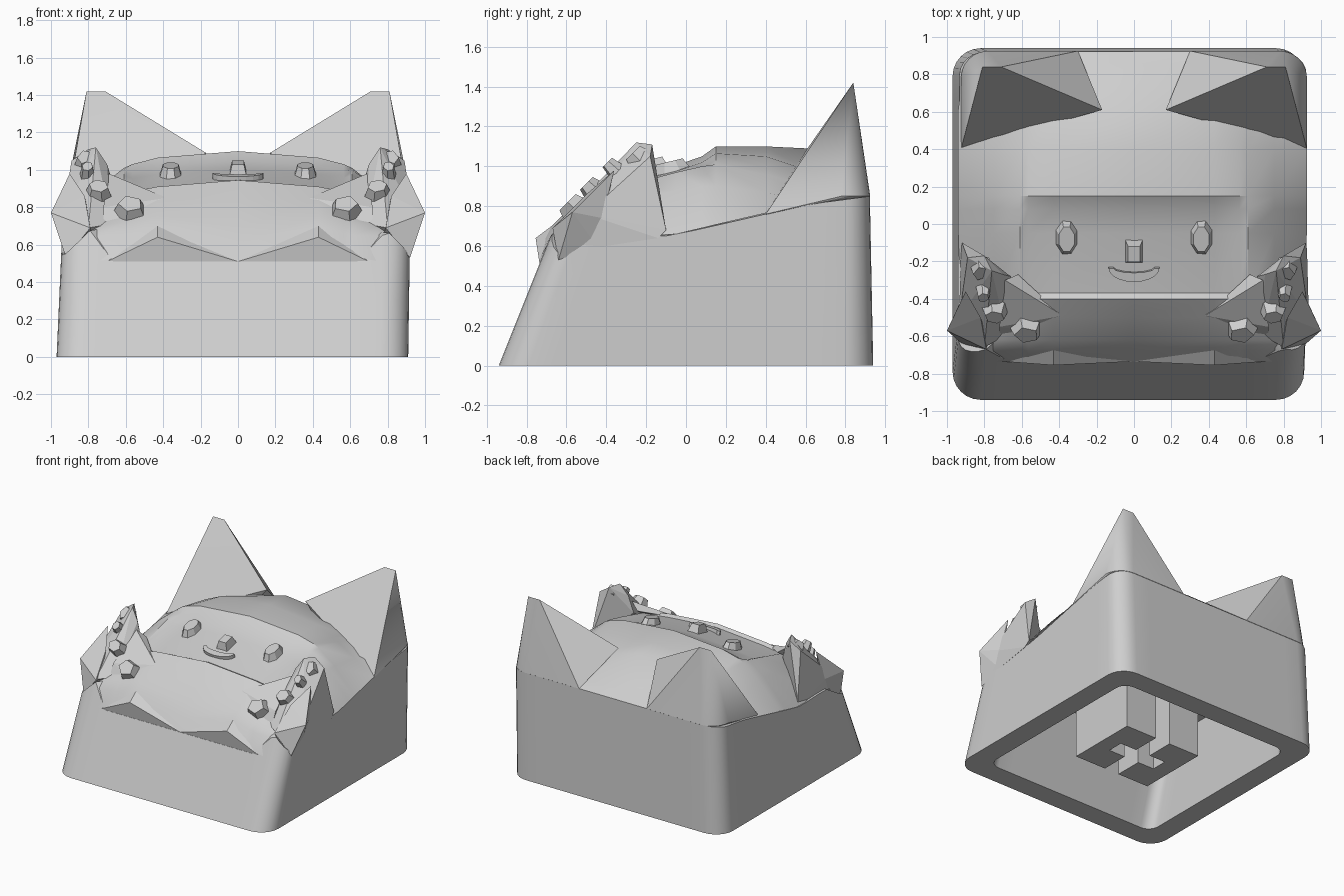
import bpy, bmesh, math
from mathutils import Matrix, Vector

cube = bpy.data.objects.get("Cube")
if cube:
    bpy.data.objects.remove(cube, do_unlink=True)

grey = bpy.data.materials.new("plain_grey")
grey.use_nodes = True
grey.diffuse_color = (0.62, 0.62, 0.62, 1)
grey.node_tree.nodes["Principled BSDF"].inputs["Base Color"].default_value = grey.diffuse_color


def finish(name, bm, smooth=None, recalc=True):
    if recalc:
        bmesh.ops.recalc_face_normals(bm, faces=bm.faces)
    mesh = bpy.data.meshes.new(name)
    bm.to_mesh(mesh)
    bm.free()
    mesh.materials.append(grey)
    obj = bpy.data.objects.new(name, mesh)
    bpy.context.collection.objects.link(obj)
    if smooth:
        bpy.ops.object.select_all(action='DESELECT')
        obj.select_set(True)
        bpy.context.view_layer.objects.active = obj
        bpy.ops.object.shade_smooth_by_angle(angle=math.radians(smooth))


def hull(name, points, side=1, smooth=None):
    bm = bmesh.new()
    verts = [bm.verts.new((side * x, y, z)) for x, y, z in points]
    out = bmesh.ops.convex_hull(bm, input=verts)
    spare = {v for v in out["geom_interior"] + out["geom_unused"]
             if isinstance(v, bmesh.types.BMVert)}
    bmesh.ops.delete(bm, geom=list(spare), context='VERTS')
    finish(name, bm, smooth)


def prism(name, outline, low, high, matrix=Matrix()):
    bm = bmesh.new()
    face = bm.faces.new([bm.verts.new((x, y, low)) for x, y in outline])
    out = bmesh.ops.extrude_face_region(bm, geom=[face])
    top = [g for g in out["geom"] if isinstance(g, bmesh.types.BMVert)]
    bmesh.ops.translate(bm, vec=(0, 0, high - low), verts=top)
    bm.transform(matrix)
    finish(name, bm)


def bump(name, centre, size, height, tilt, sides=8, turn=0.0, top=0.7):
    bm = bmesh.new()
    bmesh.ops.create_cone(bm, cap_ends=True, segments=sides, radius1=1,
                          radius2=top, depth=1)
    spin = Matrix.Rotation(math.pi / sides, 4, 'Z')
    bm.transform(Matrix.Translation(centre) @ Matrix.Rotation(tilt, 4, 'X')
                 @ Matrix.Rotation(turn, 4, 'Z')
                 @ Matrix.Diagonal((size[0], size[1], height, 1)) @ spin)
    finish(name, bm)


# Hollow body shell: rounded box with a raked front
def outline(inset, radius, steps=7):
    half = 0.94 - inset
    loop = []
    for i, (sx, sy) in enumerate([(1, 1), (-1, 1), (-1, -1), (1, -1)]):
        for k in range(steps):
            a = math.pi / 2 * (i + k / (steps - 1))
            loop.append((sx * (half - radius) + radius * math.cos(a),
                         sy * (half - radius) + radius * math.sin(a)))
        # extra points along the straight edge that follows
        nx, ny = [(-1, 1), (-1, -1), (1, -1), (1, 1)][i]
        x0, y0 = loop[-1]
        x1 = nx * (half - radius) if i % 2 == 0 else x0
        y1 = ny * (half - radius) if i % 2 else y0
        for k in range(1, 12):
            loop.append((x0 + (x1 - x0) * k / 12, y0 + (y1 - y0) * k / 12))
    return loop


def place(p, z):
    u, v = p[0] / 0.94, p[1] / 0.94
    left, right = -0.97 + 0.045 * z, 0.91 + 0.015 * z
    front, back = -0.94 + 0.4 * z, 0.94 - 0.02 * z
    return Vector(((left + right) / 2 + u * (right - left) / 2,
                   (front + back) / 2 + v * (back - front) / 2, z))


# rim height along the front edge by x, and along the sides by y
FRONT_RIM = [(0.68, 0.51), (0.79, 0.68), (0.92, 0.55)]
SIDE_RIM = [(-0.6, 0.55), (-0.45, 0.66), (-0.1, 0.65), (0.4, 0.765), (0.61, 0.81), (0.93, 0.85)]


def ramp(table, t):
    if t <= table[0][0]:
        return table[0][1]
    for (a, za), (b, zb) in zip(table, table[1:]):
        if t <= b:
            return za + (zb - za) * (t - a) / (b - a)
    return table[-1][1]


def rim_height(x, y):
    return ramp(FRONT_RIM, abs(x)) if y < -0.58 else ramp(SIDE_RIM, y)


outer, inner = outline(0, 0.15), outline(0.17, 0.09)
tops = [rim_height(*place(p, 0.6).xy) for p in outer]
bm = bmesh.new()
rings = [[place(p, 0.66) for p in inner], [place(p, 0) for p in inner],
         [place(p, 0) for p in outer],
         [place(p, z / 2) for p, z in zip(outer, tops)],
         [place(p, z) for p, z in zip(outer, tops)]]
rings = [[bm.verts.new(c) for c in ring] for ring in rings]
n = len(outer)
for low, high in zip(rings, rings[1:]):
    for i in range(n):
        j = (i + 1) % n
        bm.faces.new((low[i], low[j], high[j], high[i]))
bm.faces.new(rings[0])
middle = bm.verts.new((0, 0, 0.8))
for i in range(n):
    bm.faces.new((rings[-1][i], rings[-1][(i + 1) % n], middle))
finish("body_shell", bm, 30)

# Head dome with the sunken face: heights across each station along y
COLUMNS = (0, 0.43, 0.565, 0.61, 0.75)
STATIONS = [
    (-0.735, 0.76, (0.51, 0.62, 0.56, 0.54, 0.51, 0.50)),
    (-0.675, 0.82, (0.605, 0.70, 0.66, 0.65, 0.645, 0.60)),
    (-0.62, 0.87, (0.69, 0.755, 0.725, 0.72, 0.70, 0.62)),
    (-0.50, 0.92, (0.84, 0.84, 0.81, 0.79, 0.75, 0.63)),
    (-0.40, 0.92, (0.945, 0.91, 0.885, 0.86, 0.79, 0.64)),
    (-0.37, 0.92, (0.93, 0.895, 0.875, 0.885, 0.81, 0.64)),
    (-0.05, 0.932, (1.005, 0.975, 0.955, 0.97, 0.88, 0.66)),
    (0.08, 0.932, (1.05, 1.02, 0.99, 1.0, 0.90, 0.69)),
    (0.15, 0.932, (1.10, 1.065, 1.03, 1.01, 0.90, 0.707)),
    (0.40, 0.932, (1.10, 1.05, 0.99, 0.96, 0.87, 0.765)),
    (0.61, 0.932, (1.09, 0.98, 0.92, 0.90, 0.84, 0.81)),
    (0.86, 0.90, (0.90, 0.88, 0.87, 0.86, 0.85, 0.84)),
    (0.923, 0.80, (0.85, 0.85, 0.85, 0.85, 0.85, 0.85))]
bm = bmesh.new()
rows = []
for y, edge, heights in STATIONS:
    half = list(zip(COLUMNS, heights))
    points = [(-x, z) for x, z in reversed(half[1:])] + half
    points = [(-edge - 0.008, heights[-1])] + points + [(edge - 0.008, heights[-1])]
    rows.append([bm.verts.new((x, y, z)) for x, z in points])
for a, b in zip(rows, rows[1:]):
    for i in range(len(a) - 1):
        bm.faces.new((a[i], a[i + 1], b[i + 1], b[i]))
finish("head_and_face", bm, 35, recalc=False)

# Ears, paws and chest folds, mirrored
corner = [(0.78 + 0.145 * math.cos(a), 0.78 + 0.145 * math.sin(a))
          for a in [math.pi / 2 * k / 6 for k in range(7)]]
EAR = [(0.81, 0.84, 1.42), (0.71, 0.84, 1.42), (0.17, 0.61, 1.09),
       (0.925, 0.40, 0.76), (0.30, 0.925, 0.85), (0.6, 0.6, 0.6)]
EAR += [(x, y, 0.85) for x, y in corner]
PAW = [(0.915, -0.60, 0.57), (0.935, -0.5, 0.76), (0.925, -0.14, 0.64),
       (0.92, -0.10, 0.68), (0.89, -0.18, 1.05), (0.80, -0.17, 1.11),
       (0.76, -0.25, 1.12), (0.70, -0.27, 1.03), (0.66, -0.28, 0.9),
       (0.68, -0.59, 0.71), (0.80, -0.66, 0.69)]
SPIKE = [(1.0, -0.57, 0.77), (0.92, -0.64, 0.53), (0.93, -0.42, 0.74),
         (0.90, -0.36, 0.98), (0.79, -0.67, 0.69), (0.82, -0.5, 0.86),
         (0.9, -0.45, 0.6), (0.78, -0.62, 0.66)]
CLAW = [(0.38, -0.49, 0.85), (0.62, -0.27, 0.93), (0.69, -0.30, 0.98),
        (0.72, -0.55, 0.8), (0.58, -0.57, 0.75), (0.72, -0.60, 0.70)]
FOLD = [(0, -0.735, 0.51), (0.7, -0.735, 0.51), (0.43, -0.755, 0.64),
        (0.43, -0.675, 0.70), (0.35, -0.62, 0.62)]
# toe pads: centre, half size, sides
PADS = [((0.575, -0.57, 0.795), (0.095, 0.085), 5),
        ((0.745, -0.475, 0.89), (0.075, 0.065), 6),
        ((0.805, -0.37, 0.995), (0.042, 0.05), 6),
        ((0.82, -0.24, 1.045), (0.055, 0.075), 5)]
for side, word in ((1, "left"), (-1, "right")):
    hull(word + "_ear", EAR, side, 28)
    hull(word + "_paw", PAW, side)
    hull(word + "_paw_spike", SPIKE, side)
    hull(word + "_paw_tip", CLAW, side)
    hull(word + "_chest_fold", FOLD, side)
    for k, ((x, y, z), size, sides) in enumerate(PADS):
        bump(f"{word}_toe_pad_{k + 1}", (side * x, y, z), size, 0.07, 0.8,
             sides, side * 0.3)
    bump(word + "_eye", (side * 0.36, -0.075, 0.995), (0.064, 0.104), 0.06, 0.24)

# Nose and smiling mouth
bump("nose", (0, -0.15, 0.995), (0.075, 0.1), 0.09, 0.24, 4, 0, 0.6)
smile = [(0.135 * math.cos(a), -0.075 * math.sin(a)) for a in
         [math.pi * k / 10 for k in range(11)]]
smile += [(0.11 * math.cos(a), -0.025 * math.sin(a)) for a in
          [math.pi * (1 - k / 6) for k in range(7)]]
prism("mouth", smile, -0.02, 0.03,
      Matrix.Translation((0, -0.23, 0.953)) @ Matrix.Rotation(0.24, 4, 'X'))

# Mounting post underneath: two facing brackets around a cross slot
BRACKET = [(0.34, -0.29), (0.065, -0.29), (0.065, -0.065), (0.21, -0.065),
           (0.21, 0.065), (0.065, 0.065), (0.065, 0.29), (0.34, 0.29)]
for side, word in ((1, "left"), (-1, "right")):
    prism(word + "_post", [(side * x - 0.03, y) for x, y in BRACKET], 0.01, 0.68)
